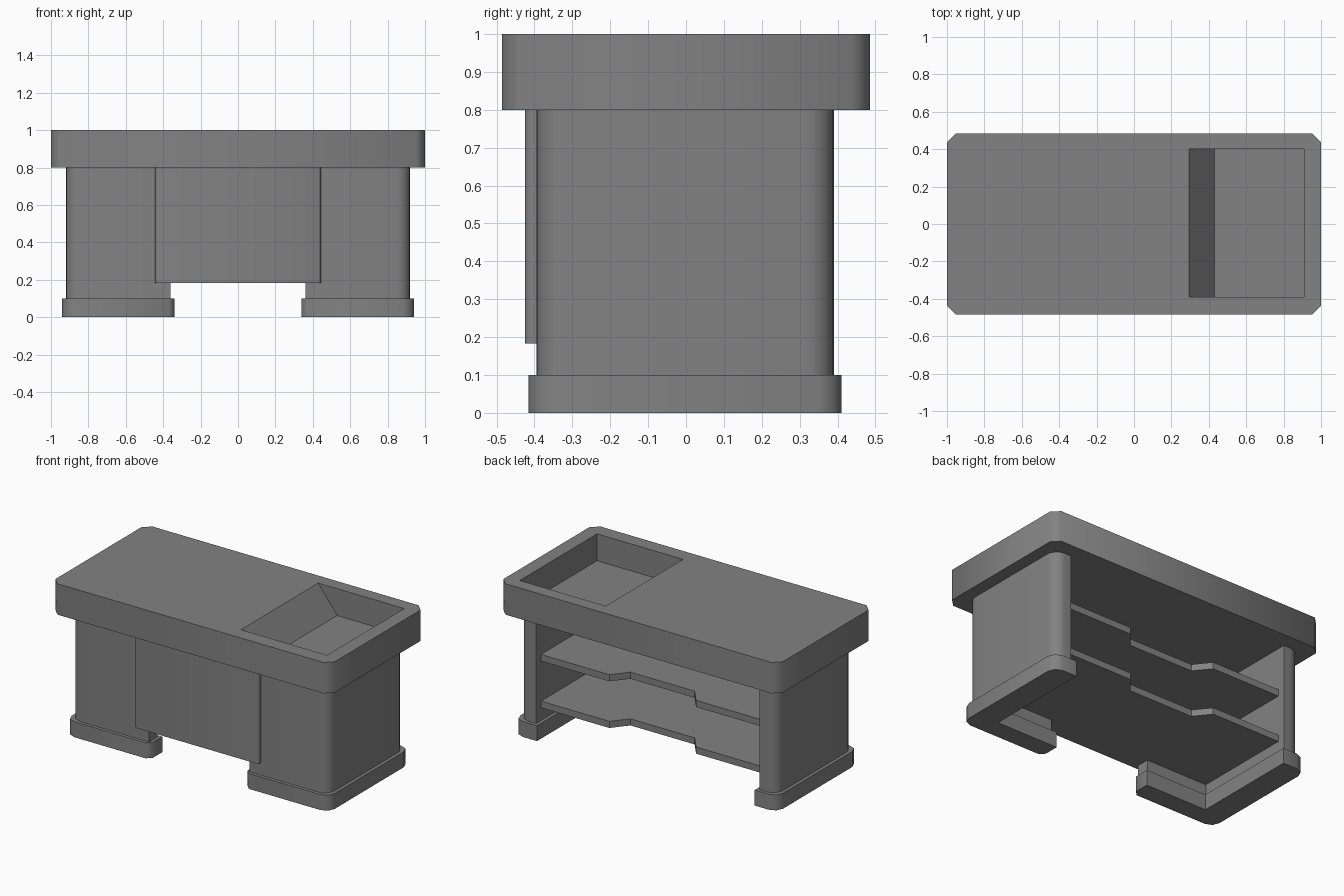
import bpy, bmesh
from math import radians
from mathutils import Vector

if "Cube" in bpy.data.objects:
    bpy.data.objects.remove(bpy.data.objects["Cube"])

grey = bpy.data.materials.new("dark_grey")
grey.diffuse_color = (.225, .225, .225, 1)
grey.use_nodes = True
grey.node_tree.nodes["Principled BSDF"].inputs["Base Color"].default_value = grey.diffuse_color


def round_corners(pts):
    """Turn (x, y, radius, segments) corners into a plain outline."""
    out = []
    for i, (x, y, r, n) in enumerate(pts):
        p = Vector((x, y))
        if r == 0:
            out.append(p)
            continue
        a = p + (Vector(pts[i - 1][:2]) - p).normalized() * r
        b = p + (Vector(pts[(i + 1) % len(pts)][:2]) - p).normalized() * r
        c = a + b - p
        for k in range(n + 1):
            t = k / n
            out.append(c + (a - c).lerp(b - c, t).normalized() * r)
    return out


def prism(name, pts, lo, hi, axis='z', mirror=False):
    """Extrude an outline along z (x, y outline) or y (x, z outline)."""
    outline = round_corners([(*p, 0, 0) if len(p) == 2 else p for p in pts])
    bm = bmesh.new()
    place = (lambda p, h: (p.x, p.y, h)) if axis == 'z' else (lambda p, h: (p.x, h, p.y))
    rings = [[bm.verts.new(place(p, h)) for p in outline] for h in (lo, hi)]
    n = len(outline)
    for ring in rings:
        bm.faces.new(ring)
    for i in range(n):
        j = (i + 1) % n
        bm.faces.new((rings[0][i], rings[0][j], rings[1][j], rings[1][i]))
    bmesh.ops.recalc_face_normals(bm, faces=bm.faces)
    me = bpy.data.meshes.new(name)
    bm.to_mesh(me)
    bm.free()
    me.materials.append(grey)
    ob = bpy.data.objects.new(name, me)
    bpy.context.collection.objects.link(ob)
    if mirror:
        ob.modifiers.new("mirror", 'MIRROR').use_mirror_merge = False
    return ob


def smooth(ob):
    bpy.ops.object.select_all(action='DESELECT')
    ob.select_set(True)
    bpy.context.view_layer.objects.active = ob
    bpy.ops.object.shade_smooth_by_angle(angle=radians(50))


# Counter top with clipped corners and a recessed tray (sloped on one side)
R = (0.047, 1)
counter = prism("counter_top", [(-1, -.485, *R), (1, -.485, *R),
                                (1, .485, *R), (-1, .485, *R)], .8, 1)
cutter = prism("tray_cutter", [(.263, 1.04), (.43, .826), (.91, .826), (.91, 1.04)],
               -.39, .4, axis='y')
cutter.hide_render = True
cutter.hide_viewport = True
cut = counter.modifiers.new("tray", 'BOOLEAN')
cut.operation = 'DIFFERENCE'
cut.object = cutter
cut.solver = 'EXACT'
smooth(counter)


def l_outline(grow, r, n, r_end):
    """L-shaped footprint of one pedestal, widened all round by grow."""
    xo, xi, xe = .92 + grow, .8 - grow, .36 - grow
    yf, yb, yi = -.395 - grow, .39 + grow, -.31 + grow
    return [(xe, yf, r_end, 1) if r_end else (xe, yf), (xo, yf, r, n),
            (xo, yb, r, n), (xi, yb), (xi, yi), (xe, yi)]


# L-shaped pedestals and their plinths, mirrored left and right
smooth(prism("pedestal_wall", l_outline(0, .07, 4, 0), .1, .8, mirror=True))
smooth(prism("pedestal_plinth", l_outline(.021, .06, 2, .03), 0, .1, mirror=True))

# Raised front panel
smooth(prism("front_panel", [(-.443, -.425, .015, 2), (.443, -.425, .015, 2),
                             (.443, -.33), (-.443, -.33)], .183, .8))

# Two shelves, each with a notch in the back edge
for name, z in (("lower_shelf", .183), ("upper_shelf", .485)):
    prism(name, [(-.81, -.34), (.81, -.34), (.81, .34), (.31, .34), (.23, .24),
                 (-.23, .24), (-.31, .34), (-.81, .34)], z, z + .043)
